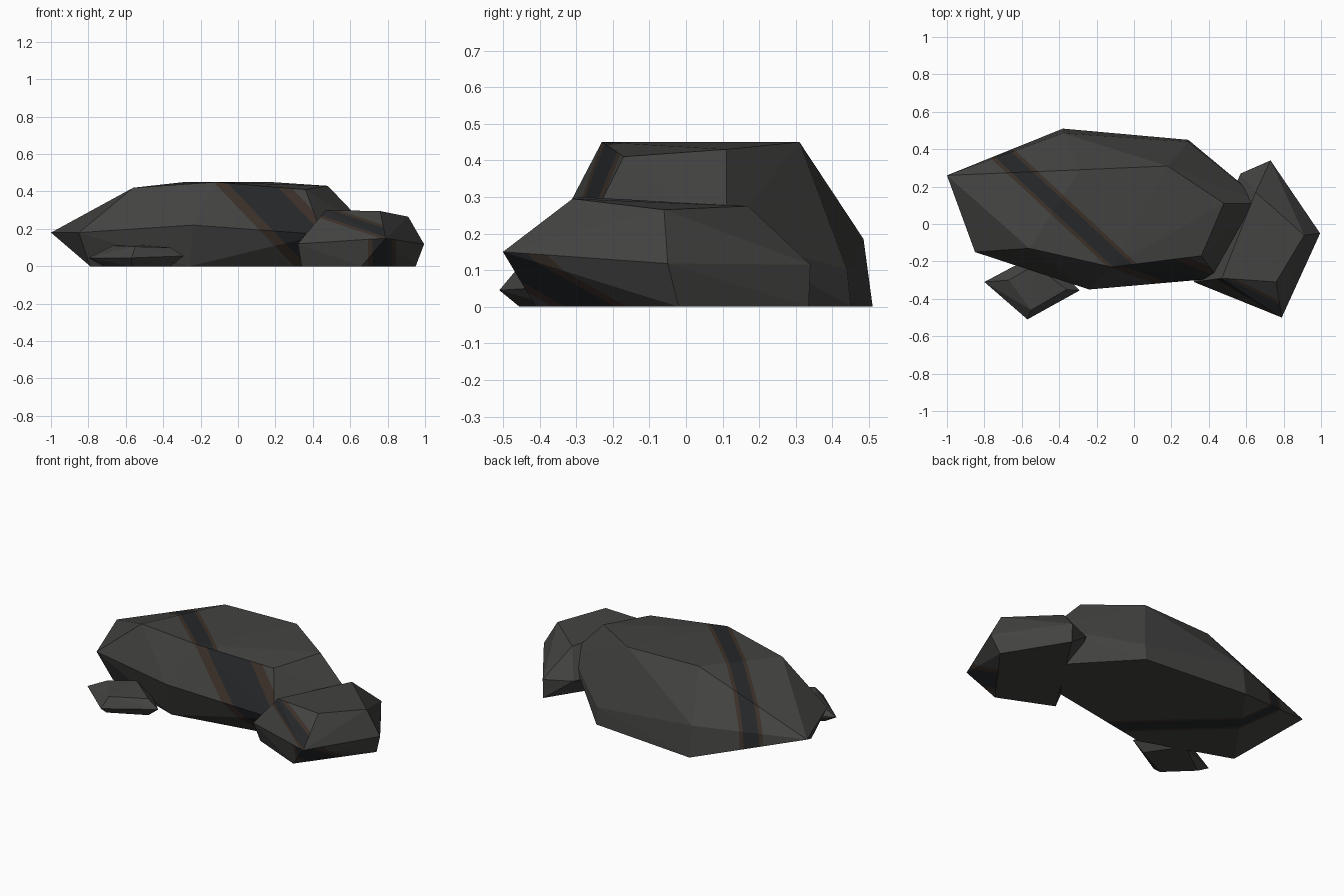
import bpy, bmesh
from mathutils import Vector

if "Cube" in bpy.data.objects:
    bpy.data.objects.remove(bpy.data.objects["Cube"])


def material(name, rgb):
    m = bpy.data.materials.new(name)
    m.diffuse_color = (*rgb, 1)
    m.use_nodes = True
    m.node_tree.nodes["Principled BSDF"].inputs["Base Color"].default_value = m.diffuse_color
    return m


MATS = [material("rock_grey", (0.055, 0.055, 0.053)),
        material("vein_dark", (0.018, 0.020, 0.022)),
        material("vein_rust", (0.045, 0.030, 0.022))]


def rock(name, rings, veins=()):
    """Convex faceted stone; each vein is (point, normal, dark, rust, face test)."""
    bm = bmesh.new()
    for p in rings:
        bm.verts.new(p)
    res = bmesh.ops.convex_hull(bm, input=bm.verts)
    junk = [v for v in res["geom_interior"] + res["geom_unused"]
            if isinstance(v, bmesh.types.BMVert)]
    bmesh.ops.delete(bm, geom=list(set(junk)), context='VERTS')
    bmesh.ops.recalc_face_normals(bm, faces=bm.faces)
    for point, normal, dark, rust, test in veins:
        p, n = Vector(point), Vector(normal).normalized()
        # Score the stone along both edges of the dark core and the rusty rim
        for d in (-rust, -dark, dark, rust):
            bm.normal_update()
            faces = [f for f in bm.faces if test(f)]
            geom = set(faces)
            for f in faces:
                geom.update(f.edges)
                geom.update(f.verts)
            bmesh.ops.bisect_plane(bm, geom=list(geom), dist=1e-5,
                                   plane_co=p + n * d, plane_no=n)
        bm.normal_update()
        for f in bm.faces:
            d = abs((f.calc_center_median() - p).dot(n))
            if d < rust and test(f):
                f.material_index = 1 if d < dark else 2
    me = bpy.data.meshes.new(name)
    bm.to_mesh(me)
    bm.free()
    for m in MATS:
        me.materials.append(m)
    ob = bpy.data.objects.new(name, me)
    bpy.context.collection.objects.link(ob)
    return ob


# Large boulder: top, waist and base rings
rock("main_boulder", [
    (-0.56, -0.13, 0.42), (-0.12, -0.23, 0.45), (0.36, -0.17, 0.41),
    (0.48, 0.11, 0.43), (0.18, 0.31, 0.45), (-0.29, 0.29, 0.45),
    (-1.0, 0.26, 0.18), (-0.85, -0.15, 0.18), (-0.24, -0.35, 0.22),
    (0.45, -0.29, 0.17), (0.70, 0.11, 0.20), (0.29, 0.44, 0.10), (-0.38, 0.485, 0.185),
    (-0.79, -0.08, 0), (-0.26, -0.27, 0), (0.40, -0.15, 0),
    (0.62, 0.10, 0), (0.29, 0.45, 0), (-0.38, 0.51, 0)],
    [((-0.44, 0.13, 0.4), (0.68, 0.73, 0), 0.04, 0.06, lambda f: f.normal.y > -0.55),
     ((0.13, -0.25, 0.38), (0.72, 0, 0.69), 0.09, 0.14, lambda f: f.normal.y < -0.55)])

# Medium boulder leaning on the right end
rock("side_boulder", [
    (0.47, -0.29, 0.30), (0.76, -0.31, 0.295), (0.91, -0.06, 0.265), (0.65, 0.17, 0.275),
    (0.32, -0.31, 0.12), (0.79, -0.50, 0.15), (0.995, -0.05, 0.118),
    (0.73, 0.34, 0.115), (0.57, 0.27, 0.12),
    (0.34, -0.27, 0), (0.66, -0.41, 0), (0.95, -0.02, 0), (0.73, 0.335, 0)],
    [((0.62, -0.4, 0.235), (0.32, 0, 0.95), 0.022, 0.036,
      lambda f: f.normal.y < -0.4 and f.normal.z > 0),
     ((0.77, -0.4, 0.1), (1, 0, 0), 0.05, 0.075,
      lambda f: f.normal.y < -0.3 and f.normal.z < 0)])

# Small flat stone at the front left
rock("small_stone", [
    (-0.67, -0.30, 0.11), (-0.55, -0.46, 0.105), (-0.36, -0.35, 0.10), (-0.53, -0.22, 0.115),
    (-0.80, -0.31, 0.045), (-0.57, -0.51, 0.045), (-0.29, -0.355, 0.055), (-0.50, -0.15, 0.05),
    (-0.72, -0.31, 0), (-0.57, -0.455, 0), (-0.36, -0.35, 0), (-0.50, -0.15, 0)])
